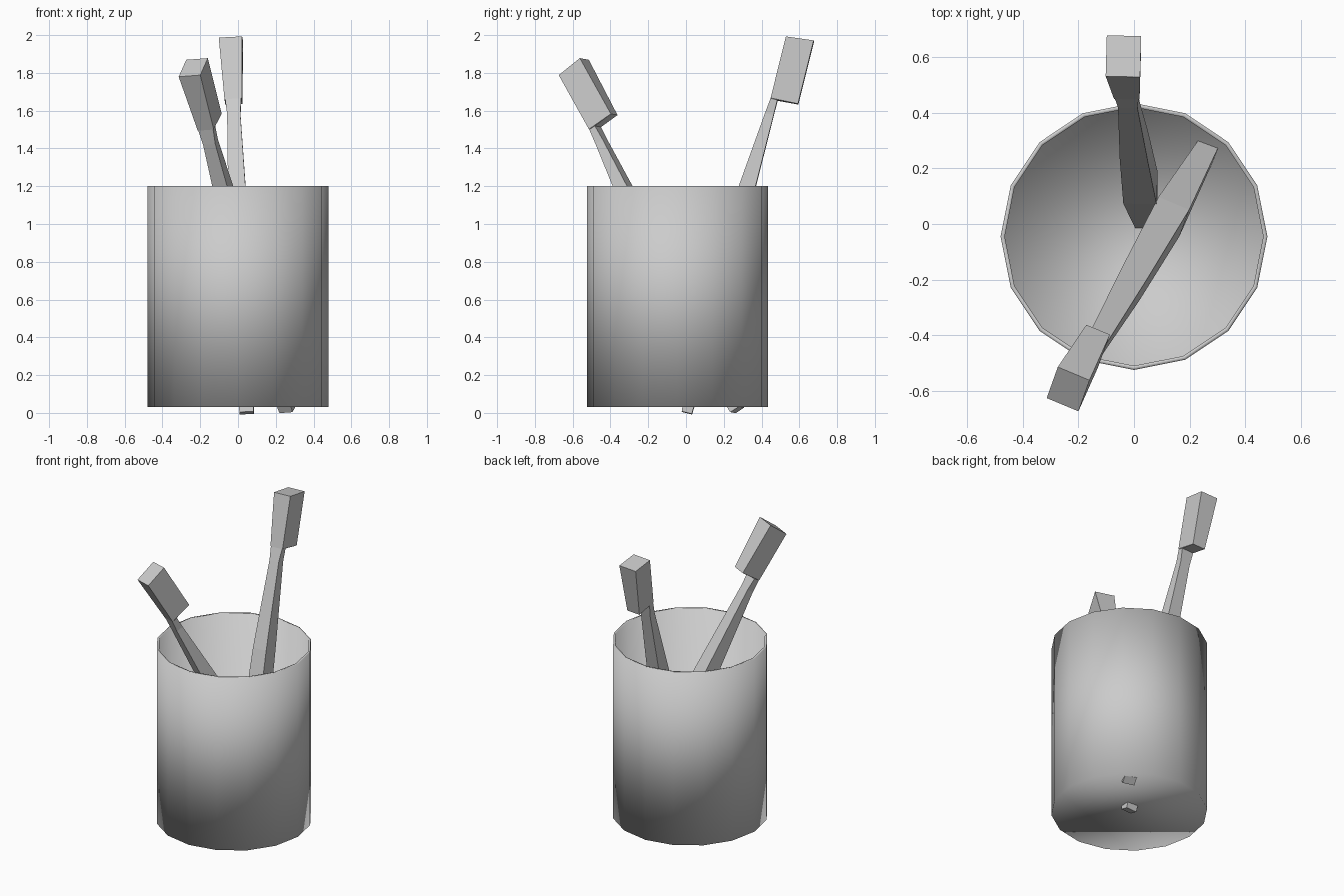
import bpy, bmesh
from math import cos, sin, tau
from mathutils import Vector

if "Cube" in bpy.data.objects:
    bpy.data.objects.remove(bpy.data.objects["Cube"])


def make_object(name, bm, smooth):
    bmesh.ops.recalc_face_normals(bm, faces=bm.faces)
    mesh = bpy.data.meshes.new(name)
    bm.to_mesh(mesh)
    bm.free()
    for p in mesh.polygons:
        p.use_smooth = smooth
    ob = bpy.data.objects.new(name, mesh)
    bpy.context.collection.objects.link(ob)
    return ob


def loft(name, rings, smooth=False):
    """Skin a list of closed rings and cap both ends."""
    bm = bmesh.new()
    loops = [[bm.verts.new(p) for p in ring] for ring in rings]
    n = len(loops[0])
    for a, b in zip(loops, loops[1:]):
        for i in range(n):
            j = (i + 1) % n
            bm.faces.new((a[i], a[j], b[j], b[i]))
    bm.faces.new(loops[0])
    bm.faces.new(loops[-1])
    return make_object(name, bm, smooth)


# Cup: 16-sided thin-walled vessel, outer wall up, inner wall down
def circle(r, z):
    return [(r * cos(tau * i / 16), -0.045 + r * sin(tau * i / 16), z)
            for i in range(16)]


loft("cup", [circle(0.48, 0.03), circle(0.48, 1.2),
             circle(0.465, 1.2), circle(0.465, 0.045)], smooth=True)

# Toothbrush sections: distance from top (back, front), depth (back, front), width
SECTIONS = [
    (0.0, -0.015, 0.0, 0.148, 0.124),
    (0.335, 0.33, 0.0, 0.148, 0.092),
    (0.337, 0.337, 0.0, 0.037, 0.085),
    (0.42, 0.42, -0.01, 0.037, 0.07),
    (0.97, 0.97, -0.065, 0.035, 0.10),
    (1.53, 1.53, -0.09, 0.03, 0.12),
    (2.06, 2.06, -0.055, 0.0, 0.075),
]


def toothbrush(name, top, down, side):
    top, down, side = Vector(top), Vector(down).normalized(), Vector(side)
    side = (side - down * side.dot(down)).normalized()
    depth = (-down).cross(side)
    rings = []
    for tb, tf, db, df, w in SECTIONS:
        back = top + down * tb + depth * db
        front = top + down * tf + depth * df
        h = side * w / 2
        rings.append([back - h, back + h, front + h, front - h])
    loft(name, rings)


# Two toothbrushes leaning opposite ways
toothbrush("back_toothbrush", (-0.04, 0.53, 1.99), (0.042, -0.242, -0.969), (1, -0.02, 0.05))
toothbrush("front_toothbrush", (-0.257, -0.65, 1.784), (0.256, 0.458, -0.852), (0.91, -0.4, 0.1))
